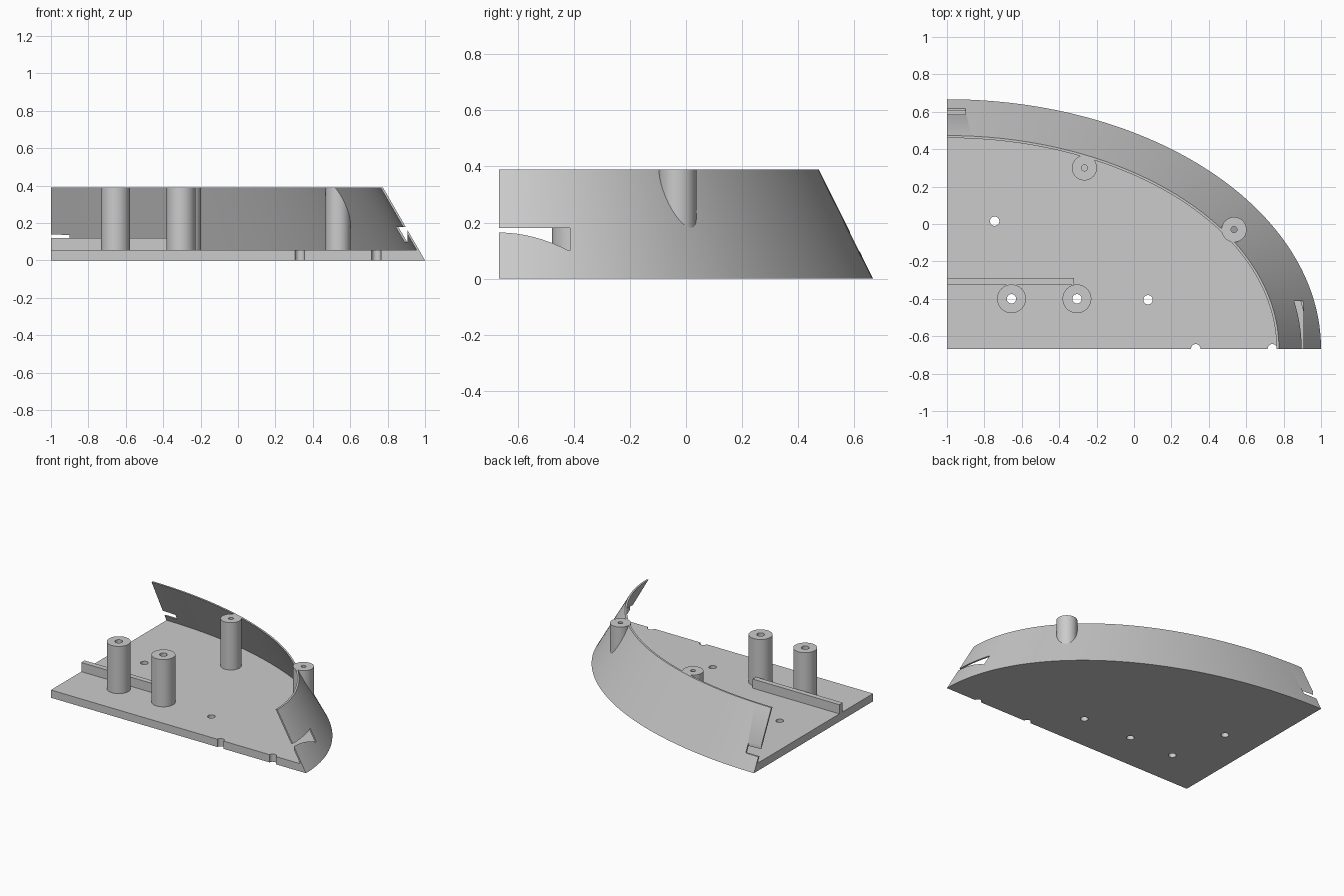
import bpy, bmesh, math
from mathutils import Matrix

cube = bpy.data.objects.get("Cube")
if cube:
    bpy.data.objects.remove(cube, do_unlink=True)

grey = bpy.data.materials.new("light_grey")
grey.use_nodes = True
grey.diffuse_color = (0.6, 0.6, 0.6, 1)
grey.node_tree.nodes["Principled BSDF"].inputs["Base Color"].default_value = (0.6, 0.6, 0.6, 1)

CX, CY = -1.0, -0.667      # corner of the quarter ellipse
FLOOR, TOP, WALL = 0.055, 0.39, 0.013
SEG = 64


def make_object(name, bm):
    bmesh.ops.recalc_face_normals(bm, faces=bm.faces)
    mesh = bpy.data.meshes.new(name)
    bm.to_mesh(mesh)
    bm.free()
    mesh.materials.append(grey)
    ob = bpy.data.objects.new(name, mesh)
    bpy.context.collection.objects.link(ob)
    return ob


def smooth(ob):
    bpy.ops.object.select_all(action="DESELECT")
    ob.select_set(True)
    bpy.context.view_layer.objects.active = ob
    bpy.ops.object.shade_smooth_by_angle(angle=math.radians(30))


def box(name, lo, hi):
    bm = bmesh.new()
    size = [b - a for a, b in zip(lo, hi)]
    mid = [(a + b) / 2 for a, b in zip(lo, hi)]
    bmesh.ops.create_cube(bm, size=1, matrix=Matrix.Translation(mid) @ Matrix.Diagonal((*size, 1)))
    return make_object(name, bm)


def cylinder(name, x, y, r, z0, z1):
    bm = bmesh.new()
    bmesh.ops.create_cone(bm, cap_ends=True, segments=32, radius1=r, radius2=r, depth=z1 - z0,
                          matrix=Matrix.Translation((x, y, (z0 + z1) / 2)))
    return make_object(name, bm)


def cut(ob, cutter):
    mod = ob.modifiers.new("cut", "BOOLEAN")
    mod.operation = "DIFFERENCE"
    mod.solver = "EXACT"
    mod.object = cutter
    bpy.context.view_layer.objects.active = ob
    bpy.ops.object.modifier_apply(modifier=mod.name)
    bpy.data.objects.remove(cutter, do_unlink=True)


def tube(name, x, y, r, hole):
    # upright post with a bore, standing on the floor
    bm = bmesh.new()
    n = 40
    rings = []
    for rad, z in ((r, FLOOR), (r, TOP), (hole, TOP), (hole, FLOOR)):
        rings.append([bm.verts.new((x + rad * math.cos(math.tau * i / n),
                                    y + rad * math.sin(math.tau * i / n), z)) for i in range(n)])
    for k in range(4):
        a, b = rings[k], rings[(k + 1) % 4]
        for i in range(n):
            j = (i + 1) % n
            bm.faces.new((a[i], a[j], b[j], b[i]))
    smooth(make_object(name, bm))


# Base tray: quarter-ellipse floor with a thin wall leaning inwards
def ring(bm, z, inset):
    t = z / TOP
    a = 2 - 0.225 * t - inset
    b = 1.334 - 0.194 * t - inset
    return [bm.verts.new((CX + a * math.cos(math.pi / 2 * i / SEG),
                          CY + b * math.sin(math.pi / 2 * i / SEG), z)) for i in range(SEG + 1)]


bm = bmesh.new()
loops = [ring(bm, 0, 0), ring(bm, TOP, 0), ring(bm, TOP, WALL), ring(bm, FLOOR, WALL)]
for a, b in zip(loops, loops[1:]):
    for i in range(SEG):
        bm.faces.new((a[i], a[i + 1], b[i + 1], b[i]))
low = bm.verts.new((CX, CY, 0))
high = bm.verts.new((CX, CY, FLOOR))
bm.faces.new([low] + loops[0])
bm.faces.new([high] + loops[3])
for i in (0, SEG):
    o0, o1, i1, i0 = (l[i] for l in loops)
    bm.faces.new((o0, o1, i1, i0))
    bm.faces.new((low, o0, i0, high))
tray = make_object("tray", bm)

# Screw holes through the floor, two of them halved by the front edge
bore = 0.025
screw_posts = ((-0.655, -0.4), (-0.305, -0.4))
for x, y in screw_posts + ((-0.745, 0.015), (0.075, -0.405), (0.33, CY), (0.74, CY)):
    cut(tray, cylinder("hole_cutter", x, y, bore, -0.1, 0.1))

# Notches at both ends of the wall
cut(tray, box("side_notch_cutter", (0.7, -0.8, 0.1), (0.905, -0.413, 0.18)))
cut(tray, box("back_notch_cutter", (-1.1, 0.585, 0.097), (-0.9, 0.8, 0.2)))
smooth(tray)

# Posts
for i, (x, y) in enumerate(screw_posts):
    tube(f"screw_post_{i + 1}", x, y, 0.077, bore)
for i, (x, y) in enumerate(((-0.265, 0.3), (0.535, -0.03))):
    tube(f"wall_post_{i + 1}", x, y, 0.067, 0.016)

# Low rail behind the screw posts
box("rail", (CX, -0.327, FLOOR), (-0.32, -0.29, 0.12))
